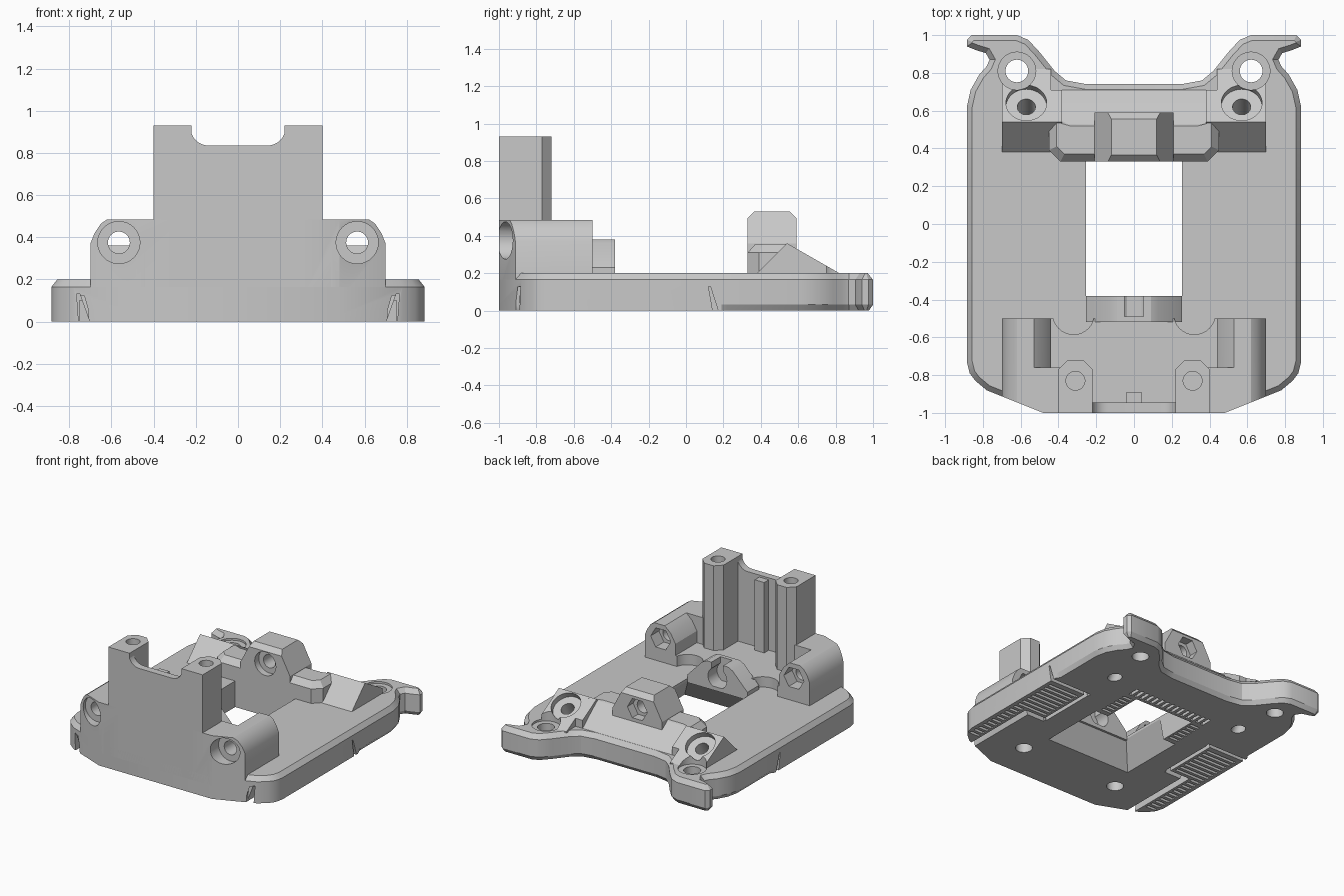
import bpy, bmesh, math
from mathutils import Vector

cube = bpy.data.objects.get("Cube")
if cube:
    bpy.data.objects.remove(cube)

grey = bpy.data.materials.new("plain grey")
grey.use_nodes = True
grey.diffuse_color = (0.58, 0.58, 0.58, 1)
grey.node_tree.nodes["Principled BSDF"].inputs["Base Color"].default_value = (0.58, 0.58, 0.58, 1)


def loft(name, rings):
    """Closed solid through matching rings of points."""
    bm = bmesh.new()
    loops = [[bm.verts.new(p) for p in r] for r in rings]
    n = len(loops[0])
    for a, b in zip(loops, loops[1:]):
        for i in range(n):
            j = (i + 1) % n
            bm.faces.new((a[i], a[j], b[j], b[i]))
    bm.faces.new(loops[0][::-1])
    bm.faces.new(loops[-1])
    bmesh.ops.recalc_face_normals(bm, faces=bm.faces)
    me = bpy.data.meshes.new(name)
    bm.to_mesh(me)
    bm.free()
    me.materials.append(grey)
    ob = bpy.data.objects.new(name, me)
    bpy.context.scene.collection.objects.link(ob)
    return ob


def prism(name, axis, pts, lo, hi):
    place = {"x": lambda u, v, t: (t, u, v), "y": lambda u, v, t: (u, t, v),
             "z": lambda u, v, t: (u, v, t)}[axis]
    return loft(name, [[place(u, v, t) for u, v in pts] for t in (lo, hi)])


def box(name, x0, x1, y0, y1, z0, z1):
    return prism(name, "z", [(x0, y0), (x1, y0), (x1, y1), (x0, y1)], z0, z1)


def rod(name, start, end, r, sides=32):
    a, b = Vector(start), Vector(end)
    turn = (b - a).to_track_quat("Z", "Y").to_matrix()
    circle = [Vector((math.cos(k * math.tau / sides), math.sin(k * math.tau / sides), 0)) * r
              for k in range(sides)]
    return loft(name, [[c + turn @ p for p in circle] for c in (a, b)])


def mirrored(pts):
    return pts + [(-x, y) for x, y in reversed(pts)]


def inset(pts, amount):
    """Move a closed outline inwards by amount(y)."""
    out = []
    n = len(pts)
    for i, p in enumerate(pts):
        p, q, r = Vector(p), Vector(pts[i - 1]), Vector(pts[(i + 1) % n])
        d1, d2 = (p - q).normalized(), (r - p).normalized()
        m = Vector((-d1.y - d2.y, d1.x + d2.x)).normalized()
        out.append(tuple(p + m * amount(p.y) / m.dot(Vector((-d1.y, d1.x)))))
    return out


# base plate with bevelled rim and rear hooks
outline = mirrored([(.48, -1), (.78, -.88), (.84, -.83), (.87, -.79), (.885, -.73), (.885, .19),
                    (.885, .22), (.885, .62), (.865, .71), (.82, .79), (.78, .835), (.765, .87),
                    (.785, .905), (.835, .92), (.885, .94), (.885, .975), (.86, 1), (.62, 1),
                    (.56, .975), (.50, .91), (.42, .81), (.36, .76), (.25, .74)])
low = inset(outline, lambda y: .022 if y > .2 else 0)
top = inset(outline, lambda y: .028)
layers = [(low, 0), (outline, .032), (outline, .165), (top, .2)]
plate = loft("base_plate", [[(x, y, z) for x, y in o] for o, z in layers])
parts = [plate]
plate_cuts, all_cuts, front_cuts, deck_cuts = [], [], [], []

# front block: deck, side wings, shoulders, pillars
deck = box("front_deck", -.46, .46, -.99, -.5, .1, .28)
parts.append(deck)
for s, side in ((1, "left"), (-1, "right")):
    def flip(pts):
        return [(s * x, y) for x, y in pts]

    def mbox(name, x0, x1, *rest):
        return box(name, s * x0, s * x1, *rest)

    wing = prism(side + "_front_wing", "y", flip([
        (.44, .1), (.44, .37), (.48, .44), (.53, .485), (.62, .485), (.65, .465),
        (.68, .42), (.70, .37), (.70, .1)]), -1, -.5)
    shoulder = mbox(side + "_shoulder", .3, .6, -1, -.76, .1, .485)
    pillar = prism(side + "_pillar", "z", flip([
        (.22, -1), (.40, -1), (.40, -.77), (.35, -.72), (.27, -.72), (.22, -.77)]), .1, .93)
    parts += [wing, shoulder, pillar]
    # cut front corners, bolt holes with round seats and hex pockets
    front_cuts += [
        prism("corner_cut", "z", flip([(.48, -1), (.8, -.872), (.8, -1.1), (.48, -1.1)]), -.1, 1),
        rod("bolt_seat", (s * .565, -1.1, .375), (s * .565, -.9, .375), .1),
        rod("bolt_hole", (s * .565, -1.1, .375), (s * .565, -.4, .375), .052),
        rod("nut_pocket", (s * .565, -.6, .375), (s * .565, -.4, .375), .085, 6),
        rod("pillar_hole", (s * .31, -.83, .7), (s * .31, -.83, 1), .05)]
    deck_cuts.append(rod("deck_dip", (s * .32, -.475, .15), (s * .32, -.475, .4), .11))

    # rear wedge with a tilted screw seat
    parts.append(prism(side + "_rear_wedge", "x", [(.37, .19), (.38, .2), (.54, .36),
                                                   (.82, .2), (.82, .19)], s * .44, s * .70))
    parts.append(prism(side + "_wedge_end", "x", [(.37, .19), (.38, .2), (.54, .36),
                                                  (.71, .262), (.71, .19)], s * .38, s * .45))
    seat, tilt = Vector((s * .57, .62, .265)), Vector((0, .5, .87))
    all_cuts += [
        rod("screw_seat", seat, seat + tilt * .3, .108),
        rod("screw_hole", seat - tilt * .5, seat + tilt * .1, .048),
        rod("ear_seat", (s * .62, .81, .185), (s * .62, .81, .5), .1),
        rod("ear_hole", (s * .62, .81, -.1), (s * .62, .81, .5), .06)]

    # underside: front sockets, gaps round the grip pads, grip slots
    plate_cuts += [
        rod("front_socket", (s * .42, -.71, -.1), (s * .42, -.71, .15), .06),
        prism("long_gap", "y", flip([(.70, -.01), (.75, .13), (.765, .13), (.755, -.01)]), -.91, -.3),
        mbox("step_gap", .56, .752, -.33, -.29, -.02, .1),
        mbox("inner_gap", .55, .58, -.31, .16, -.03, .11),
        prism("rear_gap", "x", [(.15, -.04), (.12, .13), (.13, .13), (.185, -.04)], s * .545, s * .95),
        prism("front_gap", "x", [(-.92, -.05), (-.9, .125), (-.885, .125), (-.9, -.05)],
              s * .71, s * .95)]
    for k in range(19):
        y = -.79 + k * .048
        inner = .775 if y < -.3 else .6
        plate_cuts.append(mbox("grip_slot", inner, .855, y, y + .024, -.06, .028))
    for k in range(6):
        y = .06 + k * .045
        plate_cuts.append(mbox("side_slot", .27, .35, y, y + .022, -.06, .028))

for k in range(15):
    x = -.34 + k * .047
    plate_cuts.append(box("rear_slot", x, x + .024, .35, .44, -.06, .028))

# central window, flaring downwards at the front
plate_cuts.append(box("window_cut", -.255, .255, -.38, .33, -.1, .4))
plate_cuts.append(loft("flare_cut", [
    [(-w, a, z), (w, a, z), (w, b, z), (-w, b, z)]
    for w, a, b, z in ((.37, -.51, .02, -.01), (.25, -.385, -.02, .19))]))

# thin front wall with a rounded dip, and its rib
dip = [(.14 + .085 * math.sin(t), .92 - .085 * math.cos(t))
       for t in (k * math.pi / 16 for k in range(9))]
parts.append(prism("front_wall", "y",
                   mirrored([(.3, .1), (.3, .93), (.225, .93)] + dip[::-1]), -1, -.945))
parts.append(box("wall_rib", -.04, .04, -.96, -.89, .2, .82))

# pivot tab behind the deck
parts.append(prism("pivot_tab", "y", mirrored([
    (.255, .17), (.255, .23), (.13, .36), (.09, .38)]), -.52, -.38))
front_cuts += [box("tab_slot", -.05, .05, -.49, -.3, .29, .5),
               rod("tab_hole", (0, -.49, .27), (0, -.3, .27), .08)]

# rear crossbar and hump
parts.append(prism("rear_crossbar", "z", mirrored([
    (.39, .33), (.45, .39), (.45, .54), (.38, .59)]), .19, .3))
parts.append(loft("rear_crossbar_top", [
    [(x, y, z) for x, y in mirrored([(.39 - c / 2, .33 + c), (.45 - c, .39 + c / 2),
                                     (.45 - c, .54), (.38 - c, .56 - c)])]
    for c, z in ((0, .29), (0, .31), (.04, .355))]))
parts.append(prism("rear_crossbar_slope", "x", [(.5, .19), (.53, .345), (.59, .3), (.71, .2), (.71, .19)],
                   -.40, .40))
parts.append(prism("rear_hump", "y", mirrored([(.21, .19), (.21, .36), (.12, .53)]), .33, .59))
for y, d in ((.33, 1), (.59, -1)):
    all_cuts.append(prism("hump_edge_cut", "x", [
        (y - d * .05, .495), (y, .495), (y + d * .035, .53), (y + d * .035, .6), (y - d * .05, .6)],
        -.3, .3))
all_cuts += [rod("hump_seat", (0, .2, .40), (0, .38, .40), .09),
             rod("hump_hole", (0, .2, .40), (0, .8, .40), .05),
             rod("hump_nut", (0, .52, .40), (0, .8, .40), .085, 6)]


def span(ob):
    cs = [v.co for v in ob.data.vertices]
    return [(min(c[i] for c in cs), max(c[i] for c in cs)) for i in range(3)]


def volume(me):
    bm = bmesh.new()
    bm.from_mesh(me)
    v = bm.calc_volume()
    bm.free()
    return v


def carve(ob, cutter):
    """Subtract the cutter, keeping the part whole if the cut is not clean."""
    m = ob.modifiers.new("cut", "BOOLEAN")
    m.operation, m.solver, m.object = "DIFFERENCE", "EXACT", cutter
    deps = bpy.context.evaluated_depsgraph_get()
    me = bpy.data.meshes.new_from_object(ob.evaluated_get(deps))
    ob.modifiers.clear()
    if volume(me) > .4 * volume(ob.data):
        ob.data = me


# apply only the cutters that reach each part
cutters = all_cuts + front_cuts + plate_cuts + deck_cuts
spans = {c.name: span(c) for c in cutters}
for ob in parts:
    mine = span(ob)
    extra = plate_cuts if ob is plate else front_cuts + (deck_cuts if ob is deck else [])
    for c in all_cuts + extra:
        if all(a[0] < b[1] and b[0] < a[1] for a, b in zip(mine, spans[c.name])):
            carve(ob, c)
for c in cutters:
    bpy.data.objects.remove(c)

# smooth round walls, keep edges crisp
for ob in parts:
    bpy.ops.object.select_all(action="DESELECT")
    ob.select_set(True)
    bpy.context.view_layer.objects.active = ob
    bpy.ops.object.shade_smooth_by_angle(angle=math.radians(25))
